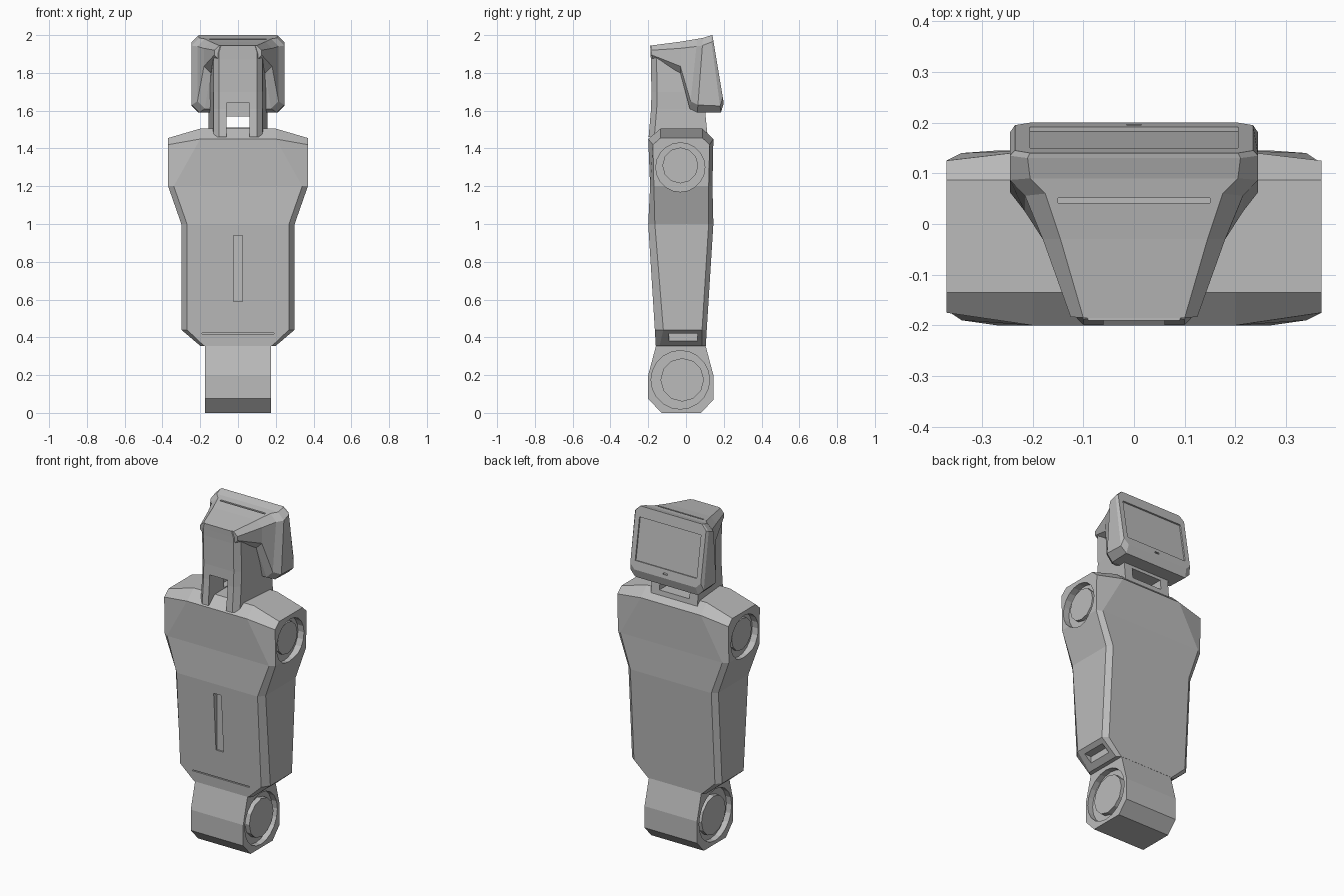
import bpy, bmesh, math
from mathutils import Matrix, Vector

cube = bpy.data.objects.get("Cube")
if cube:
    bpy.data.objects.remove(cube, do_unlink=True)

grey = bpy.data.materials.new("plain grey")
grey.use_nodes = True
colour = (0.5, 0.5, 0.5, 1)
grey.diffuse_color = colour
grey.node_tree.nodes["Principled BSDF"].inputs["Base Color"].default_value = colour


def finish(name, bm):
    bmesh.ops.recalc_face_normals(bm, faces=bm.faces)
    mesh = bpy.data.meshes.new(name)
    bm.to_mesh(mesh)
    bm.free()
    mesh.materials.append(grey)
    ob = bpy.data.objects.new(name, mesh)
    bpy.context.collection.objects.link(ob)
    return ob


def loft(name, rings):
    """Skin a stack of equal-length rings and cap both ends."""
    bm = bmesh.new()
    rows = [[bm.verts.new(p) for p in ring] for ring in rings]
    n = len(rows[0])
    for a, b in zip(rows, rows[1:]):
        for i in range(n):
            j = (i + 1) % n
            bm.faces.new((a[i], a[j], b[j], b[i]))
    bm.faces.new(rows[0])
    bm.faces.new(rows[-1])
    return finish(name, bm)


def mirrored(half):
    """Close a +x half outline with its mirror image."""
    return half + [(-x, y, z) for x, y, z in reversed(half)]


def box(name, centre, size, tilt=0):
    bm = bmesh.new()
    m = (Matrix.Translation(centre) @ Matrix.Rotation(tilt, 4, 'X')
         @ Matrix.Diagonal((*size, 1)))
    bmesh.ops.create_cube(bm, size=1, matrix=m)
    return finish(name, bm)


def disc(name, centre, radius, depth, sides=20):
    bm = bmesh.new()
    m = Matrix.Translation(centre) @ Matrix.Rotation(math.pi / 2, 4, 'Y')
    bmesh.ops.create_cone(bm, cap_ends=True, segments=sides, radius1=radius,
                          radius2=radius, depth=depth, matrix=m)
    return finish(name, bm)


def cut(ob, cutter):
    cutter.hide_render = True
    mod = ob.modifiers.new("cut", 'BOOLEAN')
    mod.operation = 'DIFFERENCE'
    mod.solver = 'EXACT'
    mod.object = cutter
    bpy.context.view_layer.objects.active = ob
    bpy.ops.object.modifier_apply(modifier=mod.name)
    bpy.data.objects.remove(cutter, do_unlink=True)


# Torso: inner x, outer x, front y, side front y, side back y, back y, inner z, outer z
torso_rings = []
for xi, xo, yf, sf, sb, yb, zi, zo in [
        (0.18, 0.20, -0.16, -0.14, 0.085, 0.105, 0.355, 0.355),
        (0.27, 0.30, -0.165, -0.12, 0.085, 0.11, 0.44, 0.44),
        (0.27, 0.30, -0.20, -0.165, 0.12, 0.145, 1.0, 1.0),
        (0.34, 0.37, -0.19, -0.17, 0.12, 0.14, 1.2, 1.2),
        (0.20, 0.37, -0.20, -0.175, 0.125, 0.145, 1.45, 1.42),
        (0.20, 0.37, -0.135, -0.135, 0.087, 0.087, 1.505, 1.455)]:
    torso_rings.append(mirrored([(xi, yf, zi), (xo, sf, zo), (xo, sb, zo), (xi, yb, zi)]))
torso = loft("torso", torso_rings)
cut(torso, box("front_slot_cutter", (0, -0.2, 0.765), (0.05, 0.07, 0.35)))
cut(torso, box("front_seam_cutter", (0, -0.165, 0.42), (0.38, 0.03, 0.006)))
for s in (1, -1):
    cut(torso, disc("shoulder_cutter", (s * 0.37, -0.03, 1.3), 0.13, 0.08))
    cut(torso, box("hip_vent_cutter", (s * 0.27, -0.015, 0.395), (0.08, 0.15, 0.05)))

# Pelvis block with round joint recesses
outline = [(-0.155, 0.37), (-0.2, 0.2), (-0.2, 0.075), (-0.13, 0), (0.08, 0),
           (0.145, 0.07), (0.145, 0.2), (0.1, 0.37)]
pelvis = loft("pelvis", [[(x, y, z) for y, z in outline] for x in (-0.175, 0.175)])
for s in (1, -1):
    cut(pelvis, disc("hip_cutter", (s * 0.175, -0.03, 0.175), 0.155, 0.07))

# Joint plates inside the recesses
for s, side in ((1, "left"), (-1, "right")):
    disc(side + "_hip_joint", (s * 0.145, -0.02, 0.175), 0.115, 0.05, 12)
    disc(side + "_shoulder_joint", (s * 0.335, -0.03, 1.31), 0.095, 0.03, 12)

# Neck: front half width, mid half width, back half width, front y, back y, z
neck_rings = []
for a, b, c, yf, yb, z in [
        (0.10, 0.13, 0.155, -0.198, 0.115, 1.46),
        (0.10, 0.13, 0.155, -0.185, 0.10, 1.61),
        (0.10, 0.13, 0.155, -0.183, 0.05, 1.70),
        (0.10, 0.13, 0.14, -0.186, -0.03, 1.87),
        (0.10, 0.125, 0.13, -0.188, -0.06, 1.91),
        (0.09, 0.10, 0.10, -0.19, -0.08, 1.945)]:
    neck_rings.append(mirrored([(a, yf, z), (b, yf + 0.03, z), (c, yb, z)]))
neck = loft("neck", neck_rings)
cut(neck, box("neck_front_cutter", (0, -0.15, 1.54), (0.12, 0.26, 0.2)))
cut(neck, box("neck_back_cutter", (0, 0.08, 1.54), (0.2, 0.26, 0.06)))

# Head: top y/z, bottom y/z, half width, corner chamfer
head_rings = []
for yt, zt, yb, zb, w, c in [
        (-0.185, 1.945, -0.18, 1.87, 0.125, 0.025),
        (-0.03, 1.965, -0.03, 1.80, 0.18, 0.035),
        (0.06, 1.98, 0.02, 1.61, 0.215, 0.04),
        (0.09, 1.985, 0.06, 1.59, 0.245, 0.04),
        (0.13, 1.998, 0.185, 1.59, 0.245, 0.035),
        (0.14, 2.0, 0.2, 1.64, 0.235, 0.03)]:
    top, low = Vector((0, yt, zt)), Vector((0, yb, zb))
    k = c / (zt - zb)
    half = []
    for x, t in ((w - c, 0), (w, k), (w, 1 - k), (w - c, 1)):
        p = top.lerp(low, t)
        half.append((x, p.y, p.z))
    head_rings.append(mirrored(half))
head = loft("head", head_rings)

# Recessed screen and top seam
tilt = math.atan2(0.06, 0.36)
cut(head, box("screen_cutter", (0, 0.174, 1.815), (0.41, 0.024, 0.25), tilt))
cut(head, box("top_seam_cutter", (0, 0.046, 1.98), (0.3, 0.01, 0.03)))
cut(head, box("button_cutter", (0, 0.198, 1.665), (0.03, 0.02, 0.01), tilt))
